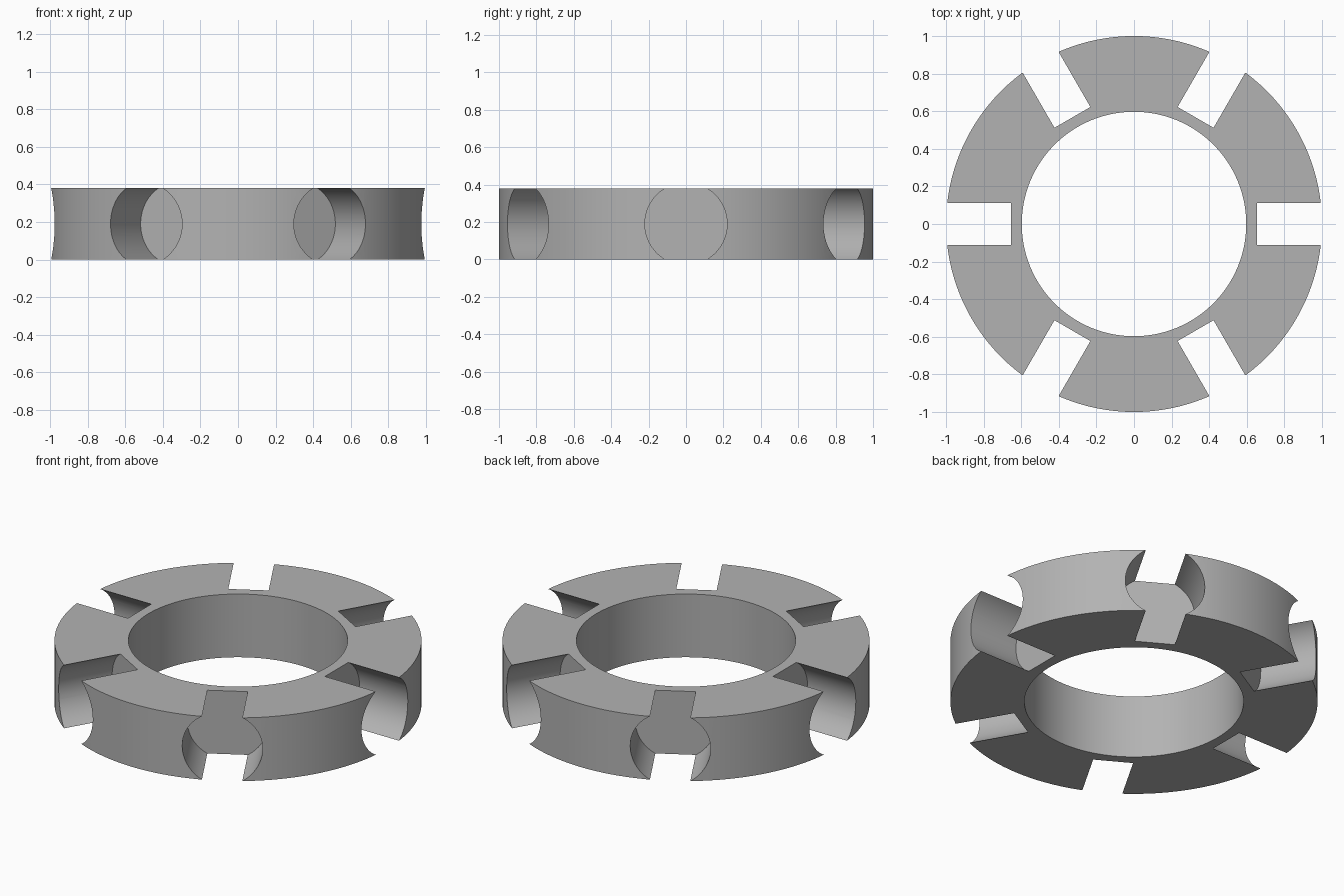
import bpy
from math import cos, sin, tau
from mathutils import Matrix, Vector

if "Cube" in bpy.data.objects:
    bpy.data.objects.remove(bpy.data.objects["Cube"])

HEIGHT, OUTER, INNER = 0.38, 1.0, 0.597
POCKET_RADIUS, POCKET_FLOOR, POCKETS = 0.22, 0.655, 6
MID = HEIGHT / 2

grey = bpy.data.materials.new("plain grey")
grey.use_nodes = True
colour = (0.45, 0.45, 0.45, 1)
grey.diffuse_color = colour
grey.node_tree.nodes["Principled BSDF"].inputs["Base Color"].default_value = colour


def cylinder(name, radius, depth, location, rotation=(0, 0, 0), sides=128):
    bpy.ops.mesh.primitive_cylinder_add(vertices=sides, radius=radius, depth=depth,
                                        location=location, rotation=rotation)
    obj = bpy.context.object
    obj.name = name
    obj.data.materials.append(grey)
    return obj


def cut(target, cutter):
    cutter.hide_render = True
    bpy.context.view_layer.objects.active = target
    mod = target.modifiers.new("cut", 'BOOLEAN')
    mod.operation = 'DIFFERENCE'
    mod.solver = 'EXACT'
    mod.object = cutter
    bpy.ops.object.modifier_apply(modifier=mod.name)
    bpy.data.objects.remove(cutter)


# Ring body with its central bore
ring = cylinder("cage_ring", OUTER, HEIGHT, (0, 0, MID))
cut(ring, cylinder("bore_cutter", INNER, 1, (0, 0, MID)))

# Round flat-bottomed pockets bored radially, open at top and bottom
depth = 0.6
reach = POCKET_FLOOR + depth / 2
for i in range(POCKETS):
    a = tau * i / POCKETS
    cut(ring, cylinder("pocket_cutter", POCKET_RADIUS, depth,
                       (reach * cos(a), reach * sin(a), MID),
                       (0, tau / 4, a), sides=64))

# Smooth curved walls, crisp edges
bpy.ops.object.select_all(action='DESELECT')
ring.select_set(True)
bpy.context.view_layer.objects.active = ring
bpy.ops.object.shade_smooth_by_angle(angle=tau / 12)
